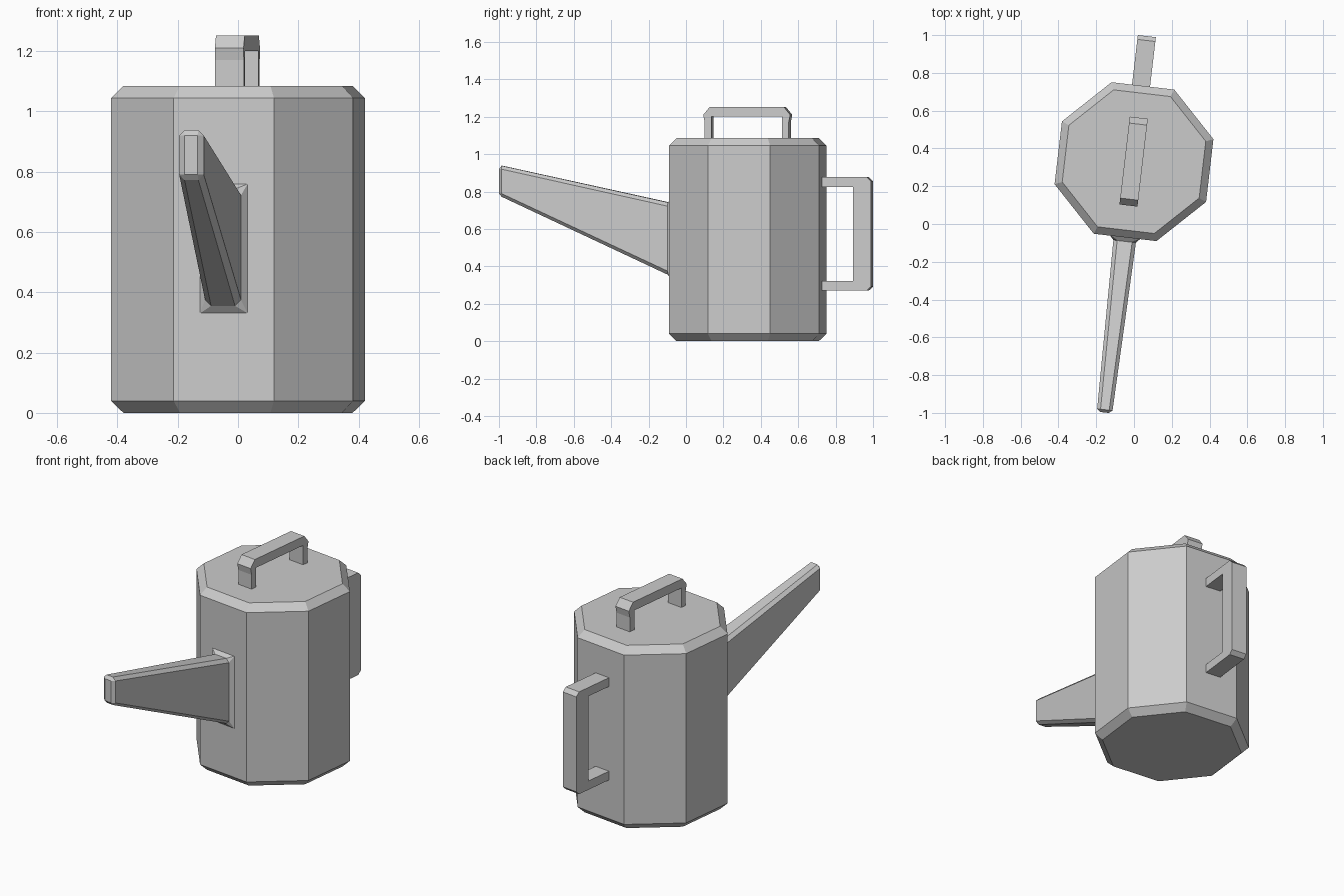
import bpy, bmesh, math
from mathutils import Matrix

if "Cube" in bpy.data.objects:
    bpy.data.objects.remove(bpy.data.objects["Cube"])

# The whole can is turned slightly about its own axis
PLACE = Matrix.Translation((0, 0.33, 0)) @ Matrix.Rotation(math.radians(-6.7), 4, 'Z')


def finish(name, bm):
    bmesh.ops.remove_doubles(bm, verts=bm.verts, dist=1e-5)
    bmesh.ops.recalc_face_normals(bm, faces=bm.faces)
    mesh = bpy.data.meshes.new(name)
    bm.to_mesh(mesh)
    bm.free()
    obj = bpy.data.objects.new(name, mesh)
    obj.matrix_world = PLACE
    bpy.context.collection.objects.link(obj)
    return obj


def loft(name, rings):
    """Skin equal-length rings of points and cap both ends."""
    bm = bmesh.new()
    loops = [[bm.verts.new(p) for p in ring] for ring in rings]
    n = len(loops[0])
    for a, b in zip(loops, loops[1:]):
        for i in range(n):
            j = (i + 1) % n
            bm.faces.new((a[i], a[j], b[j], b[i]))
    bm.faces.new(loops[0])
    bm.faces.new(loops[-1])
    return finish(name, bm)


def octagon(r, z):
    angles = [math.radians(22.5 + 45 * i) for i in range(8)]
    return [(r * math.cos(a), r * math.sin(a), z) for a in angles]


def cut_rect(y, hx, z0, z1, c):
    """Upright rectangle in the xz plane with corners cut by c."""
    return [(x, y, z) for x, z in (
        (hx - c, z0), (hx, z0 + c), (hx, z1 - c), (hx - c, z1),
        (c - hx, z1), (-hx, z1 - c), (-hx, z0 + c), (c - hx, z0))]


def strap(name, profile, half, shift=0):
    """Flat strap made from a side profile of (y, z) points."""
    return loft(name, [[(shift + x, y, z) for y, z in profile] for x in (-half, half)])


# Eight-sided body with chamfered rims
loft("body", [octagon(0.395, 0), octagon(0.437, 0.04),
              octagon(0.437, 1.045), octagon(0.395, 1.085)])

# Tapered spout: flared base, chamfered shaft, bevelled tip
loft("spout", [cut_rect(-0.403, 0.08, 0.33, 0.76, 0),
               cut_rect(-0.425, 0.06, 0.355, 0.742, 0.02),
               cut_rect(-1.322, 0.041, 0.772, 0.938, 0.018),
               cut_rect(-1.337, 0.022, 0.79, 0.92, 0)])

# Back handle
strap("back_handle", [(0.40, 0.27), (0.645, 0.27), (0.668, 0.292), (0.668, 0.855),
                      (0.645, 0.877), (0.40, 0.877), (0.40, 0.825), (0.57, 0.825),
                      (0.57, 0.322), (0.40, 0.322)], 0.048, -0.01)

# Lid handle, mirrored about its middle
half_profile = [(0.19, 1.20), (0.19, 1.08), (0.226, 1.08), (0.226, 1.17),
                (0.234, 1.21), (0.20, 1.252)]
strap("lid_handle", half_profile + [(-y, z) for y, z in reversed(half_profile)], 0.048, -0.002)
